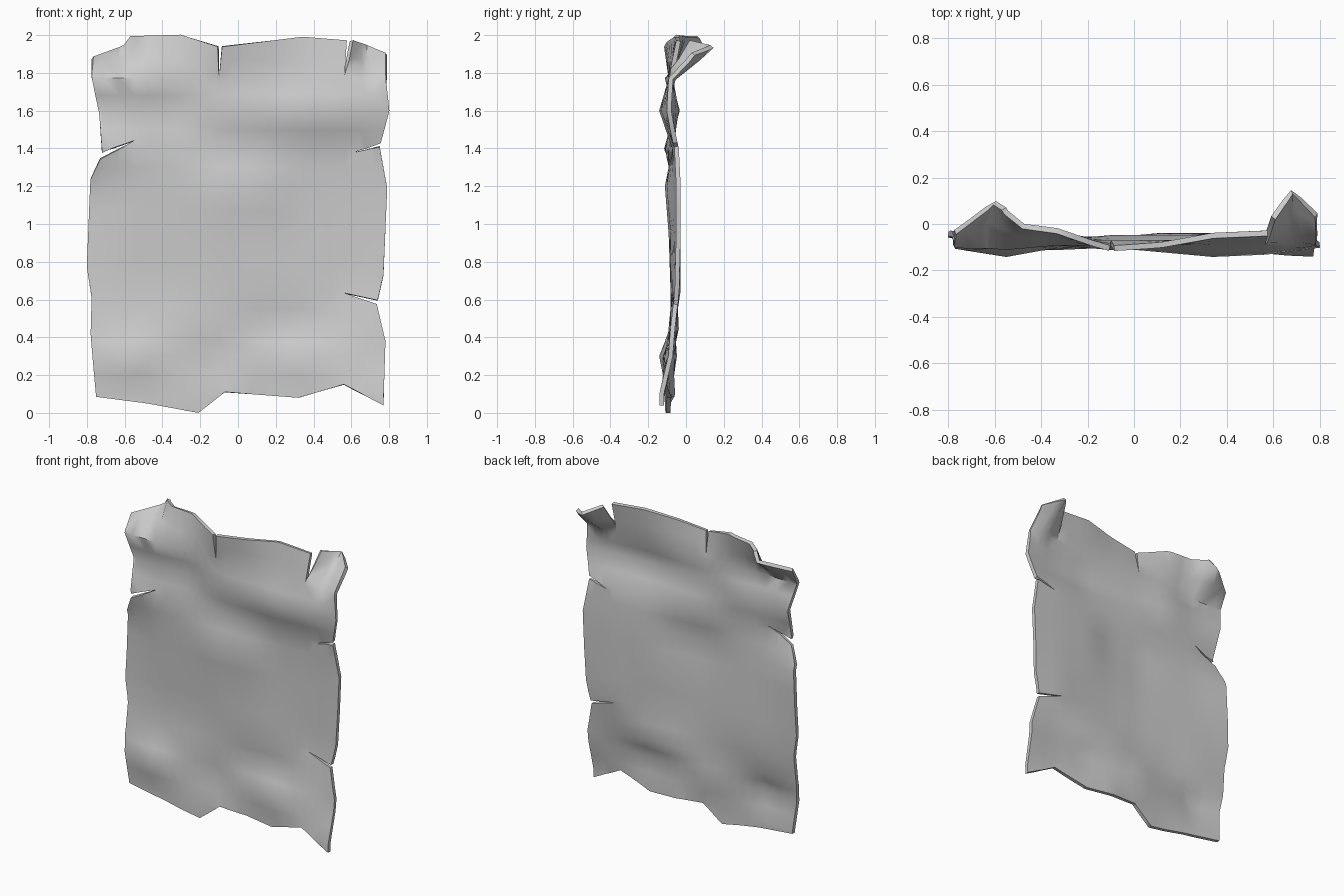
import bpy
import bmesh
import math
from mathutils import Vector

default_cube = bpy.data.objects.get("Cube")
if default_cube:
    bpy.data.objects.remove(default_cube, do_unlink=True)

# Torn outline of the sheet, one side at a time, including the narrow slits
TOP = [(-.77, 1.88), (-.6, 1.94), (-.56, 1.99), (-.3, 2), (-.105, 1.94), (-.1, 1.78),
       (-.085, 1.94), (.34, 1.99), (.575, 1.97), (.565, 1.79), (.6, 1.97), (.785, 1.9)]
RIGHT = [(.785, 1.75), (.8, 1.6), (.755, 1.43), (.615, 1.38), (.75, 1.41), (.79, 1.19),
         (.77, .73), (.74, .595), (.555, .635), (.735, .575), (.78, .38)]
BOTTOM = [(.77, .04), (.56, .15), (.32, .08), (-.07, .11), (-.21, 0), (-.48, .05), (-.75, .085)]
LEFT = [(-.78, .42), (-.775, .61), (-.8, .77), (-.78, 1.24), (-.73, 1.345), (-.55, 1.44),
        (-.72, 1.38), (-.735, 1.59), (-.775, 1.78)]

# Wrinkles: how far the sheet bulges forward, in hundredths, on a coarse lattice
COLUMNS = [-.8, -.55, -.33, -.1, .12, .34, .57, .8]
WRINKLES = {
    .1: [7, 9, 10, 9, 7, 9, 12, 13],
    .3: [9, 13, 9, 6, 8, 11, 10, 8],
    .45: [7, 7, 8, 7, 5, 5, 7, 7],
    .65: [5, 5, 6, 7, 7, 6, 4, 5],
    .95: [4, 6, 7, 8, 7, 5, 4, 4],
    1.2: [4, 7, 8, 10, 9, 5, 4, 4],
    1.4: [11, 9, 8, 6, 6, 6, 5, 5],
    1.6: [4, 6, 5, 9, 11, 13, 12, 9],
    1.77: [9, 10, 8, 8, 8, 8, 8, 8],
    1.97: [1, 0, 3, 11, 9, 5, 4, 2],
}
ROWS = list(WRINKLES)


def locate(value, stops):
    """Return the lattice cell holding a value and the fraction across it."""
    i = 0
    while i < len(stops) - 2 and value > stops[i + 1]:
        i += 1
    fraction = (value - stops[i]) / (stops[i + 1] - stops[i])
    return i, min(max(fraction, 0), 1)


def curl(x, z, peak, left, right, depth):
    """Backward bend of a corner, fading out around its peak."""
    dx, dz = x - peak[0], z - peak[1]
    reach = left if dx < 0 else right
    return max(0, 1 - math.hypot(dx / reach, dz / depth))


def sheet_depth(x, z):
    i, u = locate(x, COLUMNS)
    j, v = locate(z, ROWS)
    low, high = WRINKLES[ROWS[j]], WRINKLES[ROWS[j + 1]]
    near = low[i] * (1 - u) + low[i + 1] * u
    far = high[i] * (1 - u) + high[i + 1] * u
    y = -(near * (1 - v) + far * v) / 100
    y += .12 * curl(x, z, (-.59, 1.96), .22, .07, .2)
    if x > .58:
        y += .18 * curl(x, z, (.68, 1.935), .13, .2, .18)
    return y


def cut_lines(stops, pieces):
    """Lattice lines plus evenly spaced lines between them."""
    for a, b in zip(stops, stops[1:]):
        for k in range(pieces):
            yield a + (b - a) * k / pieces


def cut(bm, point, normal):
    geometry = bm.verts[:] + bm.edges[:] + bm.faces[:]
    bmesh.ops.bisect_plane(bm, geom=geometry, dist=1e-5, plane_co=point, plane_no=normal)


# Flat sheet, cut into a grid and then crumpled
bm = bmesh.new()
outline = TOP + RIGHT + BOTTOM + LEFT
bm.faces.new([bm.verts.new((x, 0, z)) for x, z in reversed(outline)])
for x in cut_lines(COLUMNS, 3):
    cut(bm, Vector((x, 0, 0)), Vector((1, 0, 0)))
for z in cut_lines(ROWS, 2):
    cut(bm, Vector((0, 0, z)), Vector((0, 0, 1)))
cut(bm, Vector((.68, 0, 0)), Vector((1, 0, 0)))
bmesh.ops.triangulate(bm, faces=[f for f in bm.faces if len(f.verts) > 4])
for vert in bm.verts:
    vert.co.y = sheet_depth(vert.co.x, vert.co.z)
bmesh.ops.recalc_face_normals(bm, faces=bm.faces[:])

mesh = bpy.data.meshes.new("torn_sheet")
bm.to_mesh(mesh)
bm.free()
sheet = bpy.data.objects.new("torn_sheet", mesh)
bpy.context.collection.objects.link(sheet)

# Plain grey paper
paper = bpy.data.materials.new("paper_grey")
paper.use_nodes = True
grey = (.6, .6, .6, 1)
paper.diffuse_color = grey
paper.node_tree.nodes["Principled BSDF"].inputs["Base Color"].default_value = grey
mesh.materials.append(paper)

# Thickness and soft shading with a crisp rim
bpy.ops.object.select_all(action='DESELECT')
sheet.select_set(True)
bpy.context.view_layer.objects.active = sheet
thickness = sheet.modifiers.new("thickness", 'SOLIDIFY')
thickness.thickness = .024
thickness.offset = 0
bpy.ops.object.modifier_apply(modifier=thickness.name)
bpy.ops.object.shade_smooth_by_angle(angle=math.radians(50))
